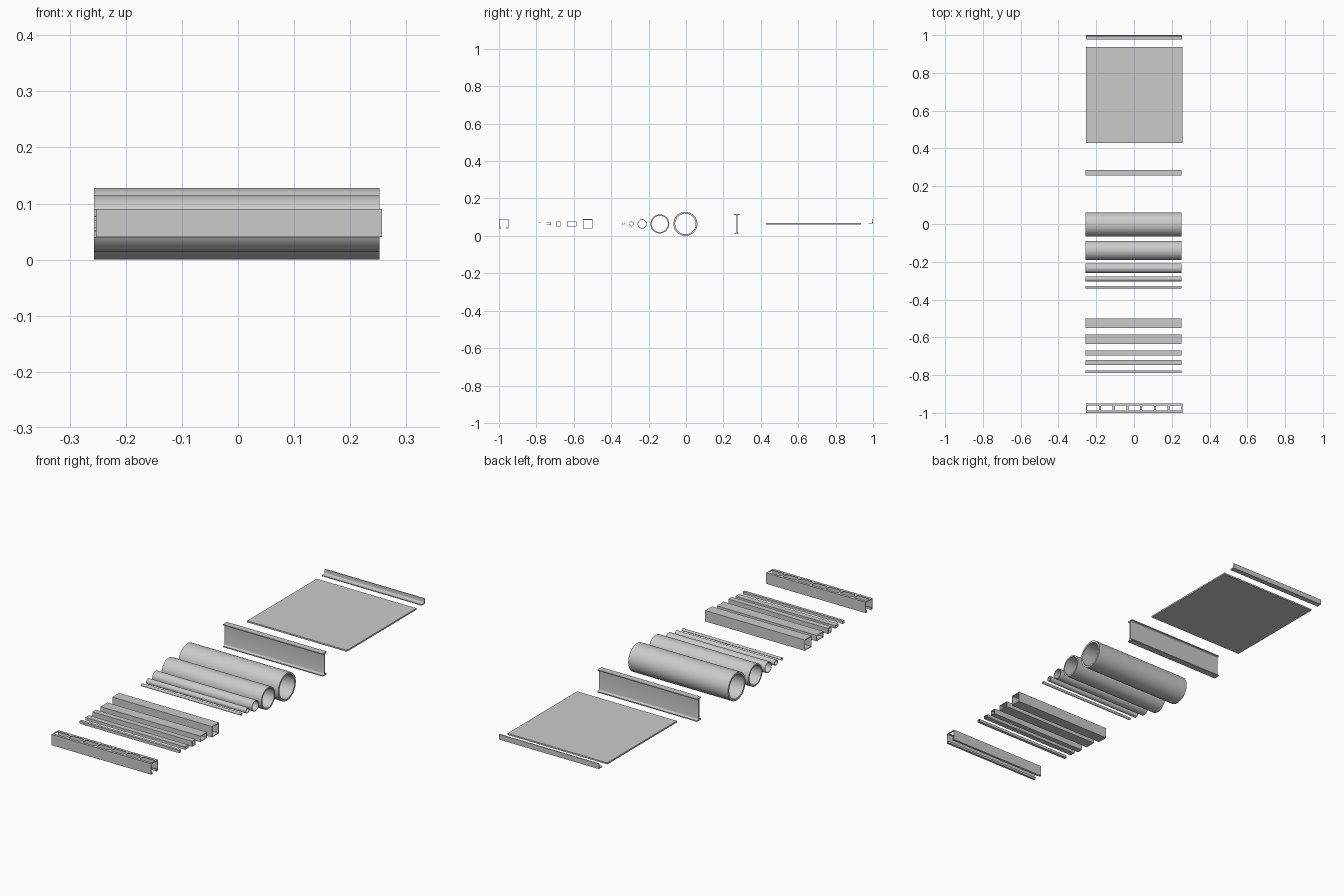
import bpy, bmesh
from math import sin, cos, pi, radians

if "Cube" in bpy.data.objects:
    bpy.data.objects.remove(bpy.data.objects["Cube"])

HALF = 0.2548   # half the stock length
ZC = 0.064      # height of the section centres


def arc(cy, cz, r, a0, a1, n):
    return [(cy + r * cos(radians(a0 + (a1 - a0) * i / n)),
             cz + r * sin(radians(a0 + (a1 - a0) * i / n))) for i in range(n + 1)]


def circle(cy, r, n=64):
    return [(cy + r * cos(2 * pi * i / n), ZC + r * sin(2 * pi * i / n)) for i in range(n)]


def rect(cy, w, h, cz=ZC):
    return [(cy + a * w / 2, cz + b * h / 2) for a, b in ((-1, -1), (1, -1), (1, 1), (-1, 1))]


def section(name, outer, inner=None, dx=0.0):
    """Extrude a y/z profile along x; an inner loop of equal count makes it hollow."""
    bm = bmesh.new()
    n = len(outer)
    ends = []
    for x in (dx - HALF, dx + HALF):
        ends.append([[bm.verts.new((x, y, z)) for y, z in lp] for lp in (outer, inner) if lp])
    for k in range(len(ends[0])):
        a, b = ends[0][k], ends[1][k]
        for i in range(n):
            j = (i + 1) % n
            bm.faces.new((a[i], a[j], b[j], b[i]))
    for e in ends:
        if inner:
            for i in range(n):
                j = (i + 1) % n
                bm.faces.new((e[0][i], e[0][j], e[1][j], e[1][i]))
        else:
            bm.faces.new(e[0])
    bmesh.ops.recalc_face_normals(bm, faces=bm.faces)
    return finish(name, bm)


def finish(name, bm):
    me = bpy.data.meshes.new(name)
    bm.to_mesh(me)
    bm.free()
    me.shade_smooth()
    me.set_sharp_from_angle(angle=radians(35))
    ob = bpy.data.objects.new(name, me)
    bpy.context.collection.objects.link(ob)
    return ob


# Round pipes: centre y, radius, wall
for i, (y, r, t) in enumerate([(-0.003, 0.064, 0.009), (-0.14, 0.0505, 0.007),
                               (-0.234, 0.025, 0.003), (-0.291, 0.0127, 0.002),
                               (-0.335, 0.0062, 0.0015)]):
    section(f"round_pipe_{i + 1}", circle(y, r), circle(y, r - t), -0.0022)

# Square and rectangular tubes: centre y, width, height, wall
for i, (y, w, h, t) in enumerate([(-0.525, 0.05, 0.05, 0.003), (-0.611, 0.05, 0.027, 0.003),
                                  (-0.683, 0.0255, 0.0255, 0.0025), (-0.734, 0.0255, 0.0127, 0.002),
                                  (-0.783, 0.0127, 0.0127, 0.0015)]):
    section(f"box_tube_{i + 1}", rect(y, w, h), rect(y, w - 2 * t, h - 2 * t), -0.0022)

# I-beam with root fillets, from one quarter profile
b, h, tf, w, r = 0.0145, 0.0525, 0.0045, 0.003, 0.006
quarter = [(b, h), (b, h - tf)] + arc(w + r, h - tf - r, r, 90, 180, 6)
side = quarter + [(y, -z) for y, z in reversed(quarter)]
beam = side + [(-y, -z) for y, z in side]
section("i_beam", [(y + 0.272, z + ZC) for y, z in beam], dx=-0.0022)

# Flat plate
section("flat_plate", rect(0.682, 0.508, 0.007, 0.0655), dx=0.0017)

# Angle with an inner fillet, upright leg at the back
leg, t, r, z0 = 0.0245, 0.004, 0.005, 0.0655
section("angle_bar", [(1 - leg, z0), (1, z0), (1, z0 + leg), (1 - t, z0 + leg)]
        + arc(1 - t - r, z0 + t + r, r, 0, -90, 6) + [(1 - leg, z0 + t)])

# Lipped strut channel, open underneath
half = [(0.025, 0.09), (0.025, 0.04), (0.0145, 0.04), (0.0145, 0.05),
        (0.0172, 0.05), (0.0172, 0.0428), (0.0222, 0.0428), (0.0222, 0.0872)]
strut = section("strut_channel", [(y - 0.975, z) for y, z in
                                  half + [(-y, z) for y, z in reversed(half)]], dx=0.0017)

# Rounded slots cut through the top of the channel
bm = bmesh.new()
pitch, sl, sw, rad = 2 * HALF / 7, 0.031, 0.0135, 0.006
for k in range(7):
    cx = 0.0017 + (k - 3) * pitch
    pts = []
    for sx, sy, a in ((1, 1, 0), (-1, 1, 90), (-1, -1, 180), (1, -1, 270)):
        pts += arc(cx + sx * (sl - rad), -0.975 + sy * (sw - rad), rad, a, a + 90, 5)
    f = bm.faces.new([bm.verts.new((x, y, 0.08)) for x, y in pts])
    ext = bmesh.ops.extrude_face_region(bm, geom=[f])
    bmesh.ops.translate(bm, vec=(0, 0, 0.02),
                        verts=[g for g in ext["geom"] if isinstance(g, bmesh.types.BMVert)])
bmesh.ops.recalc_face_normals(bm, faces=bm.faces)
cutter = finish("slot_cutter", bm)
cutter.hide_render = True
mod = strut.modifiers.new("slots", 'BOOLEAN')
mod.operation = 'DIFFERENCE'
mod.solver = 'EXACT'
mod.object = cutter
bpy.context.view_layer.objects.active = strut
bpy.ops.object.modifier_apply(modifier=mod.name)
bpy.data.objects.remove(cutter)
strut.data.set_sharp_from_angle(angle=radians(35))
